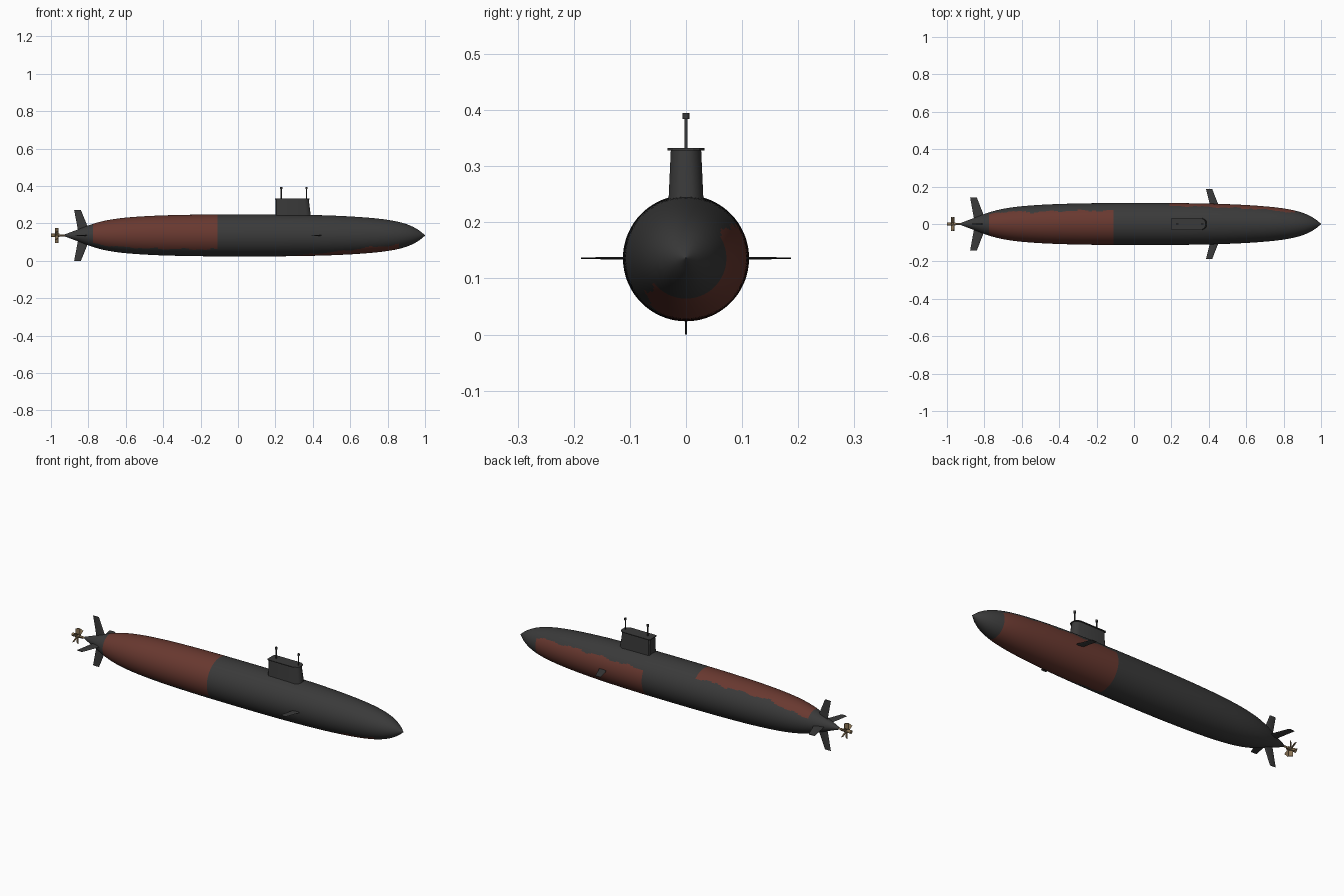
import bpy, bmesh, math
from mathutils import Matrix, Vector

if "Cube" in bpy.data.objects:
    bpy.data.objects.remove(bpy.data.objects["Cube"])

ZC = 0.136  # height of the hull axis


def material(name, rgb):
    m = bpy.data.materials.new(name)
    m.diffuse_color = (*rgb, 1)
    m.use_nodes = True
    m.node_tree.nodes["Principled BSDF"].inputs["Base Color"].default_value = m.diffuse_color
    return m


GREY = material("dark grey", (0.042, 0.042, 0.042))
RED = material("rust red", (0.140, 0.040, 0.029))
BRASS = material("brass", (0.26, 0.18, 0.095))


def finish(name, bm, mats, smooth=None):
    bmesh.ops.recalc_face_normals(bm, faces=bm.faces)
    me = bpy.data.meshes.new(name)
    bm.to_mesh(me)
    bm.free()
    ob = bpy.data.objects.new(name, me)
    bpy.context.collection.objects.link(ob)
    for m in mats:
        me.materials.append(m)
    if smooth:
        bpy.ops.object.select_all(action='DESELECT')
        ob.select_set(True)
        bpy.context.view_layer.objects.active = ob
        bpy.ops.object.shade_smooth_by_angle(angle=math.radians(smooth))
    return ob


def loft(bm, loops):
    """Skin equal-length point loops and cap both ends."""
    rings = [[bm.verts.new(p) for p in lp] for lp in loops]
    n = len(rings[0])
    for a, b in zip(rings, rings[1:]):
        for i in range(n):
            j = (i + 1) % n
            bm.faces.new((a[i], a[j], b[j], b[i]))
    bm.faces.new(rings[0])
    bm.faces.new(rings[-1])


def rod(bm, r, a, b, axis, centre, segs=12):
    """Cylinder from a to b along x or z."""
    rot = Matrix.Rotation(math.pi / 2, 4, 'Y') if axis == 'x' else Matrix()
    mid = Vector(centre) + Vector(((a + b) / 2, 0, 0) if axis == 'x' else (0, 0, (a + b) / 2))
    bmesh.ops.create_cone(bm, cap_ends=True, segments=segs, radius1=r, radius2=r,
                          depth=b - a, matrix=Matrix.Translation(mid) @ rot)


# Hull: revolved profile (x, radius), smoothly interpolated
PROFILE = [(-0.925, 0.006), (-0.85, 0.034), (-0.775, 0.062), (-0.70, 0.081), (-0.60, 0.095),
           (-0.45, 0.105), (-0.28, 0.110), (-0.11, 0.112), (0.19, 0.112), (0.40, 0.109),
           (0.55, 0.104), (0.68, 0.096), (0.78, 0.086), (0.86, 0.072), (0.92, 0.053),
           (0.965, 0.029), (1.0, 0.001)]


def slope(i):
    a, b = PROFILE[max(i - 1, 0)], PROFILE[min(i + 1, len(PROFILE) - 1)]
    return (b[1] - a[1]) / (b[0] - a[0])


rings = []
for i in range(len(PROFILE) - 1):
    (x0, r0), (x1, r1) = PROFILE[i], PROFILE[i + 1]
    h = x1 - x0
    n = max(3, round(h / 0.02))
    for k in range(n):
        t = k / n
        r = ((2*t**3 - 3*t**2 + 1) * r0 + (t**3 - 2*t**2 + t) * h * slope(i)
             + (3*t**2 - 2*t**3) * r1 + (t**3 - t**2) * h * slope(i + 1))
        rings.append((x0 + h * t, r))
rings.append(PROFILE[-1])

SEGS = 144
bm = bmesh.new()
loft(bm, [[(x, r * math.sin(2*math.pi*s/SEGS), ZC + r * math.cos(2*math.pi*s/SEGS))
           for s in range(SEGS)] for x, r in rings])
# Red patches: stern on the front/top half, bow on the back/bottom half, with wavy edges
for f in bm.faces:
    c = f.calc_center_median()
    ang = math.degrees(math.atan2(c.y, c.z - ZC))  # 0 = top, + towards the back
    wave = 2.5 * math.sin(c.x * 38) + 1.5 * math.sin(c.x * 83)
    if -0.775 < c.x < -0.11:
        top = 40 + 18 * max(0, (-0.55 - c.x) / 0.22)
        f.material_index = int(-132 + wave < ang < top + wave)
    elif 0.19 < c.x < 0.86:
        u = (c.x - 0.19) / 0.67
        a = ang if ang > -90 else ang + 360
        f.material_index = int(59 - 6 * u + wave < a < 188 + 40 * min(1, u * 1.3) + wave)
finish("hull", bm, [GREY, RED], 35)


# Sail: rounded-end tower, tapering upward
def sail_loop(x0, x1, w, z, c=0.012):
    pts = [(x0, -w + c/2), (x0 + c/2, -w), (x1 - 2*c, -w), (x1 - c/2, -w + c*0.8), (x1, -w + 1.7*c)]
    pts += [(x, -y) for x, y in reversed(pts)]
    return [(x, y, z) for x, y in pts]


bm = bmesh.new()
loft(bm, [sail_loop(0.199, 0.392, 0.032, 0.22), sail_loop(0.201, 0.378, 0.027, 0.330)])
finish("sail", bm, [GREY], 40)

# Thin rim plate on the sail
bm = bmesh.new()
loft(bm, [sail_loop(0.197, 0.382, 0.033, 0.328), sail_loop(0.197, 0.382, 0.033, 0.332)])
finish("sail_rim", bm, [GREY])

# Periscope masts with wider heads
for name, x in (("rear_periscope", 0.231), ("front_periscope", 0.366)):
    bm = bmesh.new()
    rod(bm, 0.003, 0.32, 0.386, 'z', (x, 0, 0))
    rod(bm, 0.006, 0.384, 0.395, 'z', (x, 0, 0))
    finish(name, bm, [GREY], 40)


# Swept fins: section at root and tip (trailing x, leading x, radius), turned about the hull axis
def fin(name, root, tip, angle, thick):
    bm = bmesh.new()
    loops = []
    for (xa, xb, r), t in ((root, thick), (tip, thick * 0.6)):
        ch = xb - xa
        loops.append([(xa, 0, r), (xa + 0.4*ch, -t, r), (xa + 0.8*ch, -t, r),
                      (xb, 0, r), (xa + 0.8*ch, t, r), (xa + 0.4*ch, t, r)])
    loft(bm, loops)
    bm.transform(Matrix.Translation((0, 0, ZC)) @ Matrix.Rotation(math.radians(angle), 4, 'X'))
    finish(name, bm, [GREY])


for name, ang in (("left_bow_plane", 90), ("right_bow_plane", -90)):
    fin(name, (0.412, 0.460, 0.08), (0.385, 0.418, 0.187), ang, 0.0025)
for name, ang, r in (("top_rudder", 0, 0.136), ("bottom_rudder", 180, 0.136),
                     ("left_stern_plane", 90, 0.141), ("right_stern_plane", -90, 0.141)):
    fin(name, (-0.855, -0.795, 0.025), (-0.876, -0.840, r), ang, 0.003)

# Propeller: shaft, hub and pitched blades
bm = bmesh.new()
rod(bm, 0.005, -0.985, -0.90, 'x', (0, 0, ZC))
rod(bm, 0.009, -1.0, -0.955, 'x', (0, 0, ZC), 16)
finish("propeller_hub", bm, [BRASS], 40)

bm = bmesh.new()
for k in range(6):
    m = (Matrix.Translation((-0.970, 0, ZC)) @ Matrix.Rotation(k * math.pi / 3, 4, 'X')
         @ Matrix.Translation((0, 0, 0.023)) @ Matrix.Rotation(math.radians(40), 4, 'Z')
         @ Matrix.Diagonal((0.022, 0.003, 0.034, 1)))
    bmesh.ops.create_cube(bm, size=1, matrix=m)
finish("propeller_blades", bm, [BRASS])
